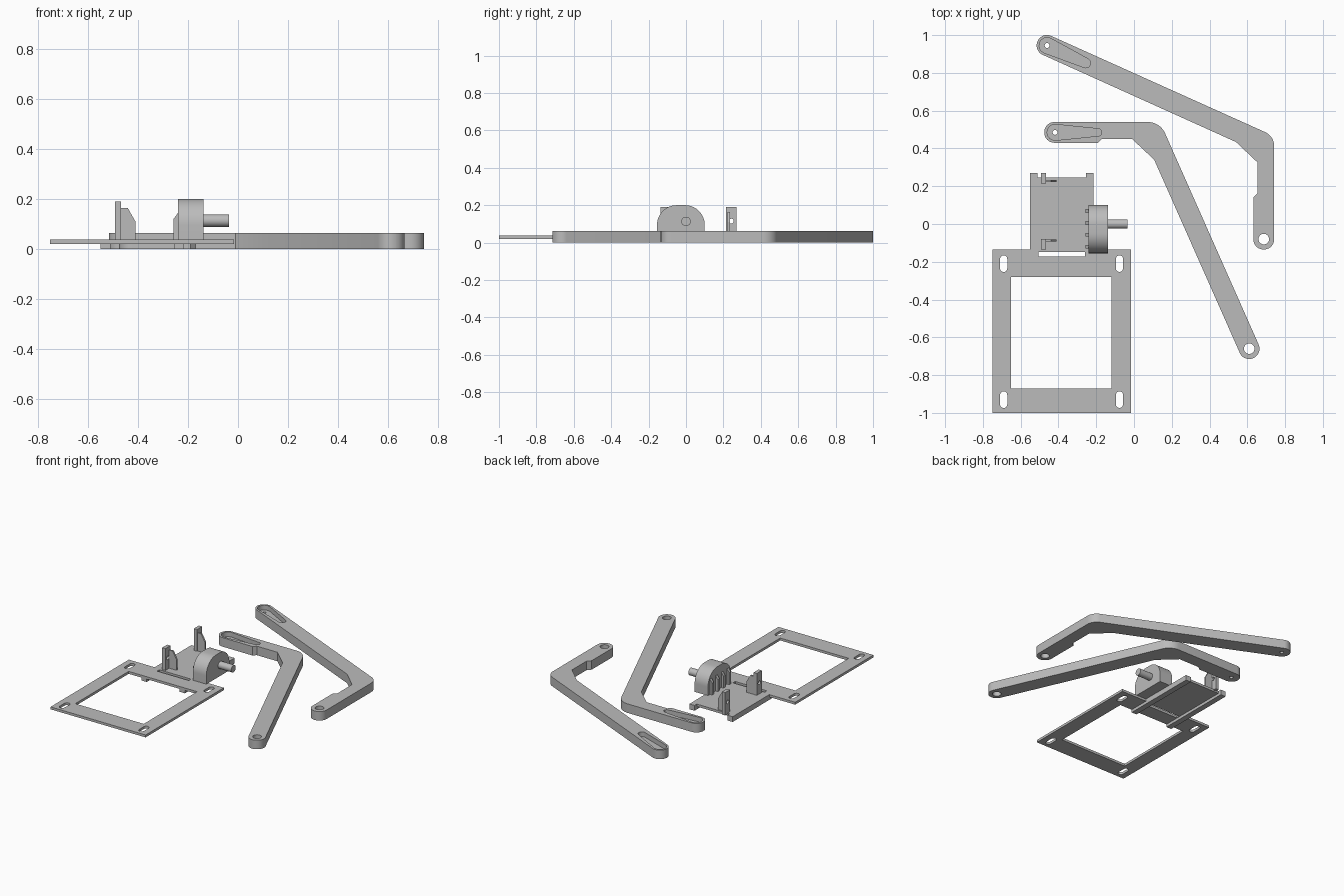
import bpy, bmesh, math
from mathutils import Vector

if "Cube" in bpy.data.objects:
    bpy.data.objects.remove(bpy.data.objects["Cube"])

grey = bpy.data.materials.new("plain_grey")
grey.diffuse_color = (0.5, 0.5, 0.5, 1)
grey.use_nodes = True
grey.node_tree.nodes["Principled BSDF"].inputs["Base Color"].default_value = grey.diffuse_color


def rounded(points, steps=10):
    """Outline from (a, b) or (a, b, radius) corners."""
    out = []
    for i, p in enumerate(points):
        c = Vector(p[:2])
        if len(p) == 2:
            out.append(c)
            continue
        u = (Vector(points[i - 1][:2]) - c).normalized()
        v = (Vector(points[(i + 1) % len(points)][:2]) - c).normalized()
        half = u.angle(v) / 2
        centre = c + (u + v).normalized() * p[2] / math.sin(half)
        start = c + u * p[2] / math.tan(half) - centre
        end = c + v * p[2] / math.tan(half) - centre
        sweep = math.pi - 2 * half
        for k in range(steps + 1):
            t = k / steps
            out.append(centre + (start * math.sin((1 - t) * sweep)
                                 + end * math.sin(t * sweep)) / math.sin(sweep))
    return out


def circle(a, b, r, n=32):
    return [Vector((a + r * math.cos(k * math.tau / n), b + r * math.sin(k * math.tau / n)))
            for k in range(n)]


def capsule(a, b, ra, rb, n=12):
    """Tapered slot around two circles."""
    a, b = Vector(a), Vector(b)
    d = b - a
    base, tilt = math.atan2(d.y, d.x), math.acos((ra - rb) / d.length)
    out = []
    for k in range(n + 1):
        t = base - tilt + 2 * tilt * k / n
        out.append(b + rb * Vector((math.cos(t), math.sin(t))))
    for k in range(n + 1):
        t = base + tilt + (math.tau - 2 * tilt) * k / n
        out.append(a + ra * Vector((math.cos(t), math.sin(t))))
    return out


def prism(name, outline, lo, hi, axis="z"):
    """Extrude an outline along an axis."""
    place = {"z": lambda a, b, h: (a, b, h),
             "x": lambda a, b, h: (h, a, b),
             "y": lambda a, b, h: (a, h, b)}[axis]
    bm = bmesh.new()
    low = [bm.verts.new(place(p[0], p[1], lo)) for p in outline]
    top = [bm.verts.new(place(p[0], p[1], hi)) for p in outline]
    bm.faces.new(low)
    bm.faces.new(top)
    for i in range(len(low)):
        j = (i + 1) % len(low)
        bm.faces.new((low[i], low[j], top[j], top[i]))
    bmesh.ops.recalc_face_normals(bm, faces=bm.faces)
    mesh = bpy.data.meshes.new(name)
    bm.to_mesh(mesh)
    bm.free()
    mesh.materials.append(grey)
    ob = bpy.data.objects.new(name, mesh)
    bpy.context.collection.objects.link(ob)
    return ob


def rect(x0, x1, y0, y1):
    return [(x0, y0), (x1, y0), (x1, y1), (x0, y1)]


def cut(ob, cutters):
    bpy.context.view_layer.objects.active = ob
    for c in cutters:
        m = ob.modifiers.new("cut", "BOOLEAN")
        m.operation, m.solver, m.object = "DIFFERENCE", "EXACT", c
        bpy.ops.object.modifier_apply(modifier=m.name)
        bpy.data.objects.remove(c)


def smooth(ob):
    bpy.ops.object.select_all(action="DESELECT")
    ob.select_set(True)
    bpy.context.view_layer.objects.active = ob
    bpy.ops.object.shade_smooth_by_angle(angle=math.radians(30))


# Mounting plate: open frame with a carrier panel behind it
plate = prism("mounting_plate", [(-0.75, -1), (-0.015, -1), (-0.015, -0.135), (-0.215, -0.135),
                                 (-0.215, 0.245), (-0.55, 0.245), (-0.55, -0.135),
                                 (-0.75, -0.135)], 0.02, 0.037)
holes = [rect(-0.65, -0.12, -0.87, -0.28), rect(-0.505, -0.26, -0.173, -0.148)]
holes += [capsule((x, y - 0.025), (x, y + 0.025), 0.019, 0.019)
          for x in (-0.69, -0.077) for y in (-0.93, -0.21)]
cut(plate, [prism("cutter", h, -0.1, 0.1) for h in holes])
smooth(plate)

# Rails under the panel, ending in tabs behind it
for side, x in (("left", -0.55), ("right", -0.255)):
    prism(side + "_rail", rect(x, x + 0.04, -0.28, 0.245), 0.0, 0.02)
    prism(side + "_tab", rect(x, x + 0.04, 0.245, 0.27), 0.0, 0.037)

# Two drilled clip posts, each with a bracing rib
for side, y, rib in (("rear", 0.215, 0.222), ("front", -0.135, -0.093)):
    post = prism(side + "_post", rect(y, y + 0.055, 0.03, 0.19), -0.492, -0.467, "x")
    cut(post, [prism("cutter", circle(y + 0.027, 0.115, 0.013, 20), -0.6, -0.4, "x")])
    smooth(post)
    prism(side + "_rib", [(-0.468, 0.03), (-0.41, 0.03), (-0.41, 0.11), (-0.44, 0.163),
                          (-0.468, 0.163)], rib, rib + 0.012, "y")

# Arched bearing block with shaft and back fins
block = prism("bearing_block", rounded([(-0.155, 0.036), (0.1, 0.036), (0.1, 0.2, 0.105),
                                        (-0.155, 0.2, 0.105)], 14), -0.24, -0.137, "x")
smooth(block)
smooth(prism("shaft", circle(0, 0.113, 0.025), -0.14, -0.035, "x"))
for i in range(4):
    y = -0.13 + i * 0.063
    prism("block_fin", [(-0.257, 0.03), (-0.239, 0.03), (-0.239, 0.145), (-0.257, 0.12)],
          y, y + 0.02, "y")


# Bent arms with a tapered recess at one end and a hole at the other
def arm(name, outline, horn, tip, tip_radius, pivot):
    ob = prism(name, rounded(outline), 0.0, 0.063)
    cut(ob, [prism("cutter", capsule(horn, tip, 0.042, tip_radius), 0.03, 0.1),
             prism("cutter", circle(*horn, 0.013, 20), -0.1, 0.1),
             prism("cutter", circle(*pivot, 0.028), -0.1, 0.1)])
    smooth(ob)


arm("inner_arm", [(-0.475, 0.43, 0.054), (-0.19, 0.43), (-0.17, 0.45), (-0.01, 0.45),
                  (0.107, 0.34), (0.582, -0.732, 0.054), (0.682, -0.688, 0.054),
                  (0.138, 0.54, 0.1), (-0.475, 0.54, 0.054)],
    (-0.418, 0.485), (-0.19, 0.485), 0.019, (0.61, -0.66))
arm("outer_arm", [(-0.533, 0.918, 0.054), (0.54, 0.434), (0.655, 0.325), (0.655, 0.165),
                  (0.632, 0.14), (0.632, -0.135, 0.054), (0.742, -0.135, 0.054),
                  (0.742, 0.465, 0.08), (-0.488, 1.018, 0.054)],
    (-0.46, 0.945), (-0.255, 0.852), 0.025, (0.687, -0.08))
